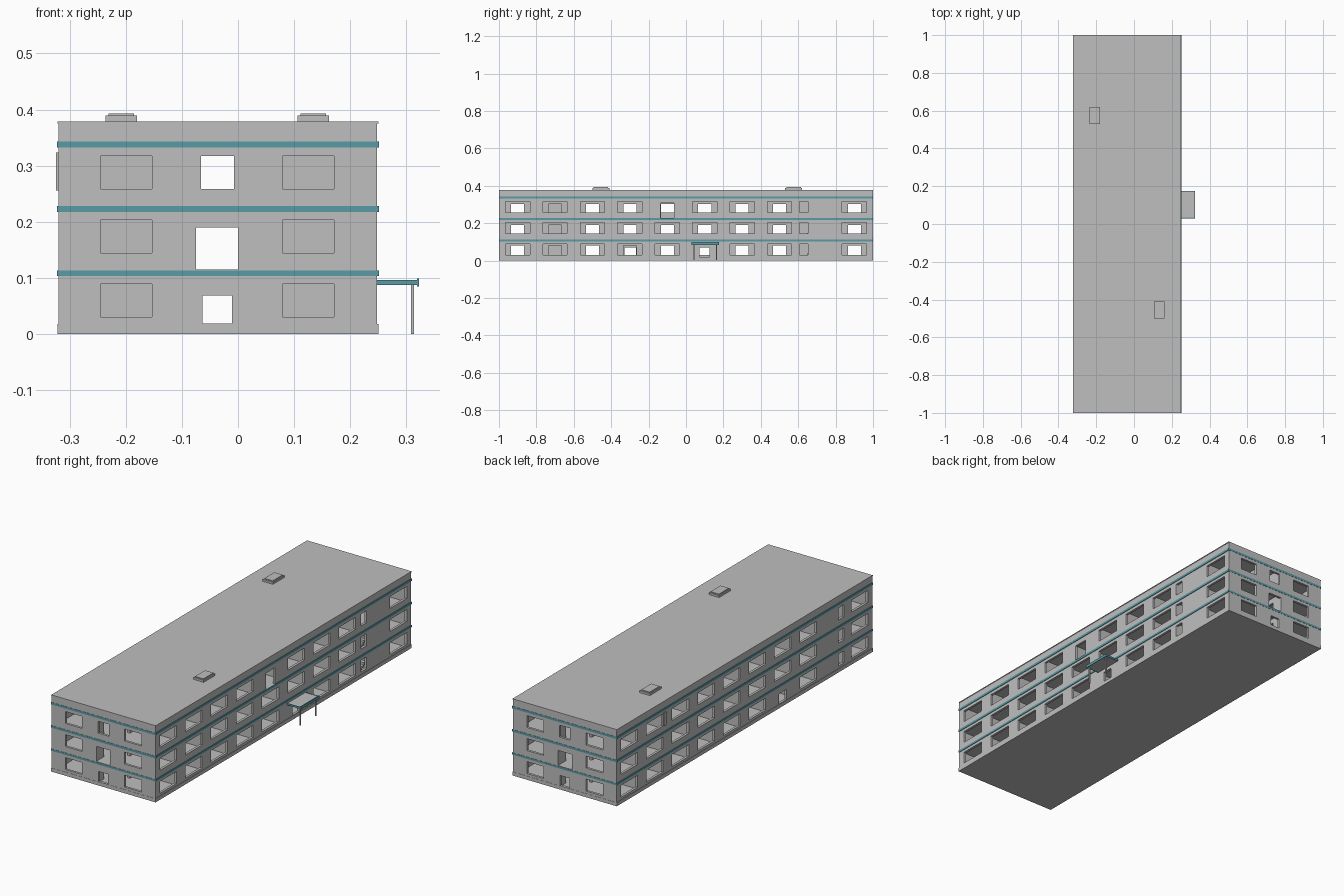
import bpy
from mathutils import Vector

if "Cube" in bpy.data.objects:
    bpy.data.objects.remove(bpy.data.objects["Cube"])


def material(name, rgb):
    m = bpy.data.materials.new(name)
    m.diffuse_color = (*rgb, 1)
    m.use_nodes = True
    m.node_tree.nodes["Principled BSDF"].inputs["Base Color"].default_value = m.diffuse_color
    return m


GREY = material("wall grey", (0.52, 0.52, 0.52))
TEAL = material("trim teal", (0.10, 0.33, 0.38))

X0, X1, T, TOP = -0.32, 0.248, 0.012, 0.378
FLOORS = (0.004, 0.114, 0.227)
SILLS = (0.030, 0.144, 0.258)
WIN_H = 0.059


def mesh_object(name, verts, faces, mat):
    me = bpy.data.meshes.new(name)
    me.from_pydata(verts, [], faces)
    me.materials.append(mat)
    ob = bpy.data.objects.new(name, me)
    bpy.context.collection.objects.link(ob)
    return ob


def box(name, x, y, z, mat=GREY):
    """Box from (min, max) pairs."""
    v = [(a, b, c) for a in x for b in y for c in z]
    f = [(0, 1, 3, 2), (4, 6, 7, 5), (0, 4, 5, 1), (2, 3, 7, 6), (0, 2, 6, 4), (1, 5, 7, 3)]
    return mesh_object(name, v, f, mat)


def wall(name, origin, u, n, length, z_range, holes):
    """Upright wall pierced by (u0, u1, z0, z1) holes, thickened along n."""
    origin, u, n = Vector(origin), Vector(u), Vector(n)
    us = sorted({0, length, *(c for h in holes for c in h[:2])})
    zs = sorted({*z_range, *(c for h in holes for c in h[2:])})
    pts = [origin + u * a + Vector((0, 0, z)) for a in us for z in zs]
    k = len(zs)
    # keep face winding opposed to the inward thickening direction
    flip = u.cross(Vector((0, 0, 1))).dot(n) > 0
    faces = []
    for i in range(len(us) - 1):
        for j in range(k - 1):
            a, z = (us[i] + us[i + 1]) / 2, (zs[j] + zs[j + 1]) / 2
            if any(h[0] < a < h[1] and h[2] < z < h[3] for h in holes):
                continue
            f = (i * k + j, (i + 1) * k + j, (i + 1) * k + j + 1, i * k + j + 1)
            faces.append(f[::-1] if flip else f)
    ob = mesh_object(name, pts, faces, GREY)
    mod = ob.modifiers.new("thickness", 'SOLIDIFY')
    mod.thickness, mod.offset = T, -1
    return ob


# Openings of the two long walls, in y
BAYS = [-0.9, -0.7, -0.5, -0.3, -0.1, 0.1, 0.3, 0.5, 0.7, 0.9]


def long_holes(narrow_bay, narrow, special):
    holes = []
    for f, s in enumerate(SILLS):
        for b in BAYS:
            if (f, b) in special:
                h = special[f, b]
            elif b == narrow_bay:
                h = (*narrow, s, s + WIN_H)
            else:
                h = (b - 0.065, b + 0.065, s, s + WIN_H)
            holes.append((h[0] + 1, h[1] + 1, h[2], h[3]))
    return holes


wall("right_wall", (X1, -1, 0), (0, 1, 0), (-1, 0, 0), 2, (0, TOP),
     long_holes(0.7, (0.608, 0.652), {(0, 0.1): (0.072, 0.126, 0.02, 0.07),
                                     (2, -0.1): (-0.137, -0.065, 0.228, 0.308)}))
wall("left_wall", (X0, -1, 0), (0, 1, 0), (1, 0, 0), 2, (0, TOP),
     long_holes(-0.7, (-0.778, -0.735), {(0, -0.3): (-0.33, -0.268, 0.02, 0.07)}))

# End walls with two windows per floor and a corridor opening
end_holes = [(a - X0, b - X0, s, s + WIN_H) for s in SILLS
             for a, b in ((-0.245, -0.153), (0.079, 0.171))]
end_holes += [(a - X0, b - X0, c, d) for a, b, c, d in (
    (-0.063, -0.011, 0.019, 0.069), (-0.075, 0.0, 0.115, 0.19), (-0.066, -0.007, 0.258, 0.317))]
for side, y in (("front", -1), ("back", 1)):
    wall(side + "_wall", (X0, y, 0), (1, 0, 0), (0, -y, 0), X1 - X0, (0, TOP), end_holes)

# Corridor walls with a door to each room
doors = [(b - 0.035 + 1, b + 0.035 + 1, f, f + 0.077) for f in FLOORS for b in BAYS]
for name, x, n, closed in (("left_corridor_wall", -0.078, -1, -0.7),
                           ("right_corridor_wall", 0.002, 1, 0.7)):
    holes = [d for d in doors if abs((d[0] + d[1]) / 2 - 1 - closed) > 0.05]
    wall(name, (x, -1 + T, 0), (0, 1, 0), (n, 0, 0), 2 - 2 * T, (0.004, 0.365),
         [(a - T, b - T, c, d) for a, b, c, d in holes])

# Room partitions
for i in range(9):
    y = -0.8 + 0.2 * i
    for name, x in (("left", (X0 + T, -0.09)), ("right", (0.014, X1 - T))):
        box(f"{name}_partition_{i + 1}", x, (y - 0.005, y + 0.005), (0.004, 0.365))

# Floor slabs and roof
inner_x, inner_y = (X0 + T, X1 - T), (-1 + T, 1 - T)
for i, (a, b) in enumerate(((0.0, 0.004), (0.104, 0.114), (0.217, 0.227))):
    box(f"floor_slab_{i + 1}", inner_x, inner_y, (a, b))
box("roof_slab", inner_x, inner_y, (0.352, 0.377))
box("roof_cover", (X0 - 0.002, X1 + 0.002), (-1, 1), (0.375, 0.379))


def ring(name, z, out, mat):
    """Band running round the outside of the building."""
    box(name + "_left", (X0 - out, X0), (-1, 1), z, mat)
    box(name + "_right", (X1, X1 + out), (-1, 1), z, mat)
    for side, y in (("front", (-1.001, -1)), ("back", (1, 1.001))):
        box(f"{name}_{side}", (X0 - out, X1 + out), y, z, mat)


ring("plinth", (0, 0.018), 0.002, GREY)
for i, z in enumerate(((0.103, 0.113), (0.217, 0.228), (0.332, 0.343))):
    ring(f"trim_band_{i + 1}", z, 0.003, TEAL)

# Stair flights in the two stairwells
for name, x, y0 in (("right_stair", (0.11, 0.225), 0.61), ("left_stair", (-0.295, -0.18), -0.79)):
    for f in range(2):
        for s in range(10):
            z = FLOORS[f] + 0.011 * (s + 1)
            box(f"{name}_{f + 1}_step_{s + 1}", x, (y0 + 0.018 * s, y0 + 0.018 * (s + 1)), (z - 0.011, z))

# Roof hatches with caps
for i, (x, y) in enumerate((((-0.236, -0.18), (0.53, 0.62)), ((0.106, 0.162), (-0.5, -0.41)))):
    box(f"roof_hatch_{i + 1}", x, y, (0.378, 0.389))
    box(f"hatch_cap_{i + 1}", (x[0] + 0.005, x[1] - 0.005), (y[0] + 0.006, y[1] - 0.006), (0.389, 0.393))

# Entrance canopy on two posts
box("canopy_slab", (X1, 0.32), (0.034, 0.172), (0.087, 0.095))
box("canopy_front_trim", (0.319, 0.323), (0.03, 0.176), (0.085, 0.099), TEAL)
for i, y in enumerate(((0.03, 0.034), (0.172, 0.176))):
    box(f"canopy_side_trim_{i + 1}", (X1, 0.319), y, (0.087, 0.096), TEAL)
for i, y in enumerate((0.042, 0.164)):
    box(f"canopy_post_{i + 1}", (0.308, 0.314), (y - 0.003, y + 0.003), (0, 0.087))

# Small wall unit beside a window
box("wall_unit", (-0.324, X0), (0.615, 0.633), (0.256, 0.323))
